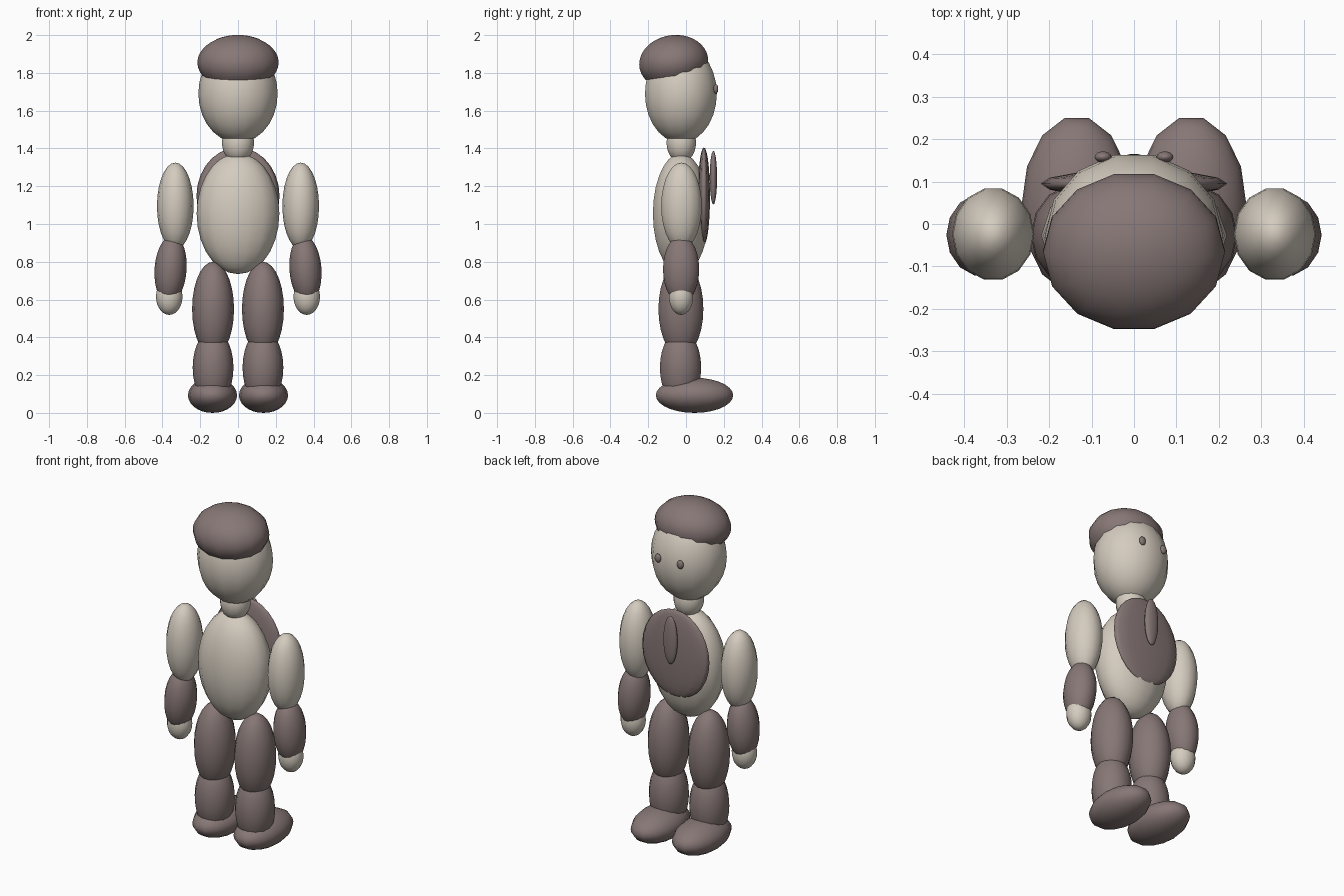
import bpy, bmesh, math
from mathutils import Matrix, Vector

if "Cube" in bpy.data.objects:
    bpy.data.objects.remove(bpy.data.objects["Cube"])

SEGMENTS, RINGS = 14, 14


def material(name, rgb):
    m = bpy.data.materials.new(name)
    m.diffuse_color = (*rgb, 1.0)
    m.use_nodes = True
    m.node_tree.nodes["Principled BSDF"].inputs["Base Color"].default_value = m.diffuse_color
    return m


pale = material("pale_cream", (0.66, 0.60, 0.52))
dark = material("dark_taupe", (0.24, 0.185, 0.18))


def blob(name, center, radii, mat, sweep=180, tilt_x=0, tilt_y=0):
    """Smooth ellipsoid spun from a half-circle; sweep < 180 leaves an open cap."""
    bm = bmesh.new()
    pts = []
    for i in range(RINGS + 1):
        a = math.radians(sweep) * i / RINGS
        pts.append(bm.verts.new((math.sin(a), 0, math.cos(a))))
    edges = [bm.edges.new(p) for p in zip(pts, pts[1:])]
    bmesh.ops.spin(bm, geom=pts + edges, cent=(0, 0, 0), axis=(0, 0, 1),
                   angle=math.tau, steps=SEGMENTS)
    bmesh.ops.remove_doubles(bm, verts=bm.verts[:], dist=1e-4)
    bmesh.ops.transform(bm, matrix=Matrix.Diagonal((*radii, 1)), verts=bm.verts[:])
    # Face every polygon away from the centre
    for f in bm.faces:
        f.normal_update()
        if f.normal.dot(f.calc_center_median()) < 0:
            f.normal_flip()
        f.smooth = True
    rot = (Matrix.Rotation(math.radians(tilt_x), 4, 'X')
           @ Matrix.Rotation(math.radians(tilt_y), 4, 'Y'))
    bmesh.ops.transform(bm, matrix=Matrix.Translation(Vector(center)) @ rot,
                        verts=bm.verts[:])
    me = bpy.data.meshes.new(name)
    bm.to_mesh(me)
    bm.free()
    me.materials.append(mat)
    ob = bpy.data.objects.new(name, me)
    bpy.context.collection.objects.link(ob)
    return ob


def pair(name, center, radii, mat, tilt_y=0):
    """Mirrored left and right copies of a limb part."""
    x, y, z = center
    for label, s in (("left", -1), ("right", 1)):
        blob(f"{name}_{label}", (s * x, y, z), radii, mat, tilt_y=s * tilt_y)


# Head, neck and trunk
blob("torso", (0, -0.027, 1.055), (0.219, 0.152, 0.32), pale)
blob("neck", (0, -0.025, 1.43), (0.085, 0.08, 0.105), pale)
blob("head", (0, -0.027, 1.69), (0.21, 0.195, 0.26), pale)
pair("eye", (0.073, 0.158, 1.715), (0.02, 0.013, 0.025), dark)

# Cap of hair: open dome tipped towards -y
blob("hair_cap", (0, -0.065, 1.855), (0.215, 0.188, 0.145), dark,
     sweep=119, tilt_x=8)

# Flat oval plate with a narrow ridge on it
blob("oval_plate", (0, 0.095, 1.148), (0.22, 0.033, 0.257), dark)
blob("plate_ridge", (0, 0.145, 1.245), (0.045, 0.02, 0.142), dark)

# Arms
pair("upper_arm", (0.332, -0.024, 1.095), (0.097, 0.11, 0.23), pale)
pair("forearm", (0.357, -0.026, 0.76), (0.085, 0.098, 0.18), dark, tilt_y=-4)
pair("hand", (0.364, -0.026, 0.615), (0.07, 0.066, 0.096), pale)

# Legs and feet
pair("thigh", (0.132, -0.027, 0.55), (0.111, 0.122, 0.25), dark)
pair("shin", (0.132, -0.029, 0.24), (0.108, 0.112, 0.20), dark)
pair("foot", (0.135, 0.045, 0.093), (0.13, 0.21, 0.093), dark)
